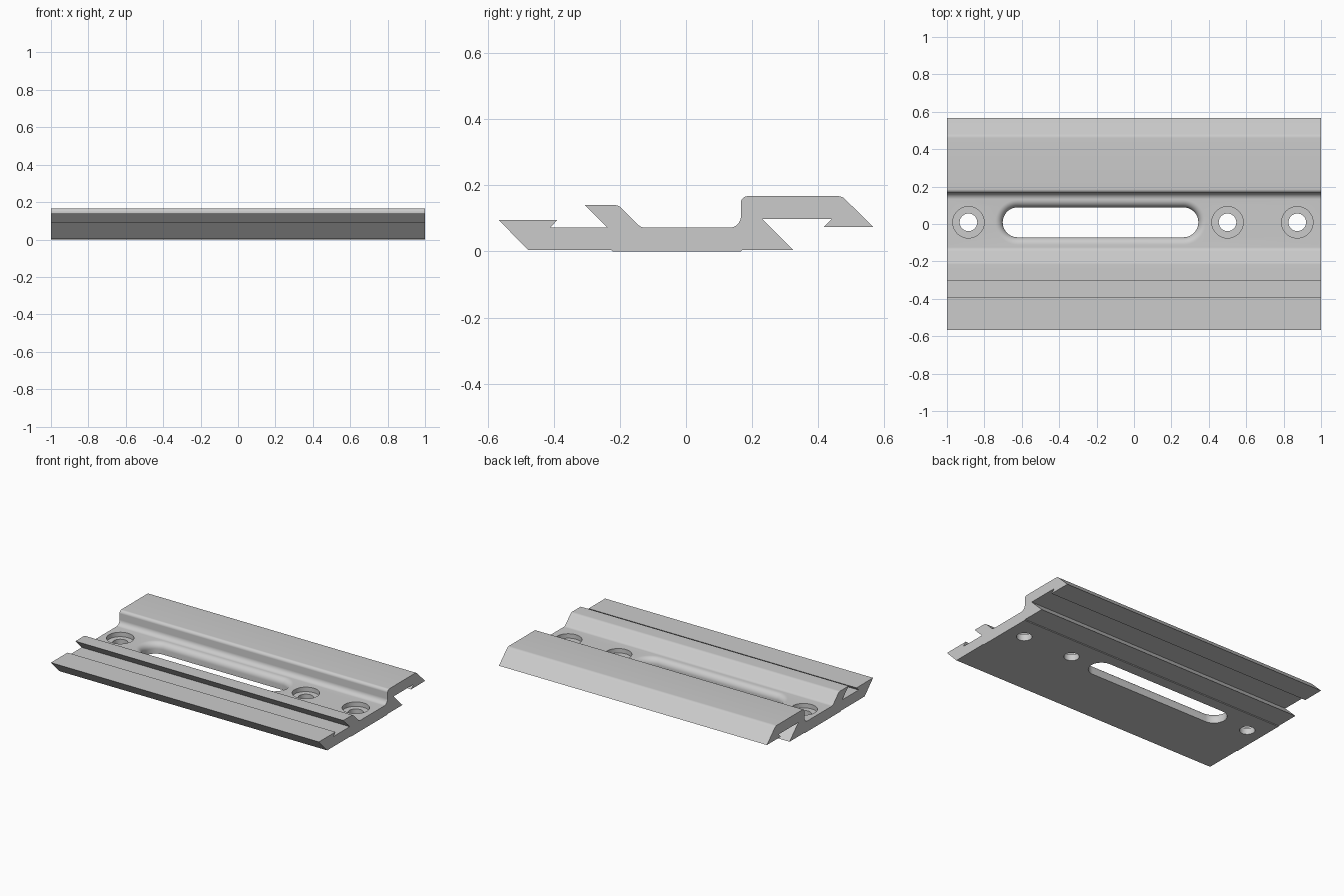
import bpy
import bmesh
from math import pi, sin, cos, tan
from mathutils import Vector

cube = bpy.data.objects.get("Cube")
if cube:
    bpy.data.objects.remove(cube)

FLOOR = 0.072   # height of the channel floor
MID_Y = 0.009   # line through the slot and screw holes

grey = bpy.data.materials.new("plain grey metal")
grey.use_nodes = True
colour = (0.6, 0.6, 0.6, 1)
grey.diffuse_color = colour
grey.node_tree.nodes["Principled BSDF"].inputs["Base Color"].default_value = colour


def rounded(corners, steps=8):
    """Turn (y, z, radius) corners into an outline with rounded corners."""
    out = []
    for i, (y, z, r) in enumerate(corners):
        p = Vector((y, z))
        if r == 0:
            out.append(p)
            continue
        a = (Vector(corners[i - 1][:2]) - p).normalized()
        b = (Vector(corners[(i + 1) % len(corners)][:2]) - p).normalized()
        half = a.angle(b) / 2
        centre = p + (a + b).normalized() * (r / sin(half))
        start, end = p + a * (r / tan(half)) - centre, p + b * (r / tan(half)) - centre
        for k in range(steps + 1):
            out.append(centre + start.lerp(end, k / steps).normalized() * r)
    return out


def add_object(name, bm):
    bmesh.ops.recalc_face_normals(bm, faces=bm.faces)
    mesh = bpy.data.meshes.new(name)
    bm.to_mesh(mesh)
    bm.free()
    mesh.materials.append(grey)
    obj = bpy.data.objects.new(name, mesh)
    bpy.context.collection.objects.link(obj)
    return obj


def cutter(name, x, half_length, rings, steps=24):
    """Loft a capsule outline through (radius, z) rings; zero length gives a round hole."""
    bm = bmesh.new()
    loops = []
    for r, z in rings:
        loop = []
        for side in (1, -1):
            for k in range(steps + 1):
                a = -pi / 2 + pi * k / steps
                loop.append(bm.verts.new((x + side * (half_length + r * cos(a)),
                                          MID_Y + side * r * sin(a), z)))
        loops.append(loop)
    n = len(loops[0])
    for low, high in zip(loops, loops[1:]):
        for i in range(n):
            j = (i + 1) % n
            bm.faces.new((low[i], low[j], high[j], high[i]))
    bm.faces.new(loops[0])
    bm.faces.new(loops[-1])
    bmesh.ops.remove_doubles(bm, verts=bm.verts, dist=1e-5)
    obj = add_object(name, bm)
    obj.hide_render = True
    return obj


# Extruded rail: base plate, dovetail lips and raised rear flange
section = rounded([
    (-0.477, 0.004, 0), (-0.225, 0.004, 0), (-0.221, 0, 0), (0.165, 0, 0),
    (0.169, 0.004, 0), (0.325, 0.004, 0), (0.230, 0.098, 0), (0.441, 0.098, 0),
    (0.417, 0.074, 0), (0.566, 0.074, 0), (0.472, 0.167, 0.03), (0.166, 0.167, 0.02),
    (0.166, FLOOR, 0.034), (-0.136, FLOOR, 0.03), (-0.204, 0.140, 0.03),
    (-0.305, 0.140, 0), (-0.237, FLOOR, 0), (-0.411, FLOOR, 0),
    (-0.389, 0.095, 0), (-0.566, 0.095, 0)])
bm = bmesh.new()
end = bm.faces.new([bm.verts.new((-1, y, z)) for y, z in section])
swept = bmesh.ops.extrude_face_region(bm, geom=[end])["geom"]
bmesh.ops.translate(bm, vec=(2, 0, 0),
                    verts=[v for v in swept if isinstance(v, bmesh.types.BMVert)])
rail = add_object("mounting_rail", bm)

# Long slot with a rounded upper rim
lip = 0.04
rim = [(0.08 + lip * (1 - cos(t)), FLOOR - lip + lip * sin(t))
       for t in (pi / 2 * k / 8 for k in range(9))]
cutters = [cutter("slot_cutter", -0.179, 0.443, [(0.08, -0.1)] + rim + [(0.08 + lip, 0.3)])]

# Counterbored screw holes
for i, x in enumerate((-0.885, 0.5, 0.873)):
    cutters.append(cutter(f"screw_hole_cutter_{i + 1}", x, 0,
                          [(0.047, -0.1), (0.047, 0.042), (0.084, 0.042), (0.084, 0.3)]))

# Cut the openings, then drop the cutters
bpy.context.view_layer.objects.active = rail
rail.select_set(True)
for tool in cutters:
    cut = rail.modifiers.new("opening", 'BOOLEAN')
    cut.operation = 'DIFFERENCE'
    cut.solver = 'EXACT'
    cut.object = tool
    bpy.ops.object.modifier_apply(modifier=cut.name)
    bpy.data.objects.remove(tool)

bpy.ops.object.shade_smooth_by_angle(angle=pi / 6)
